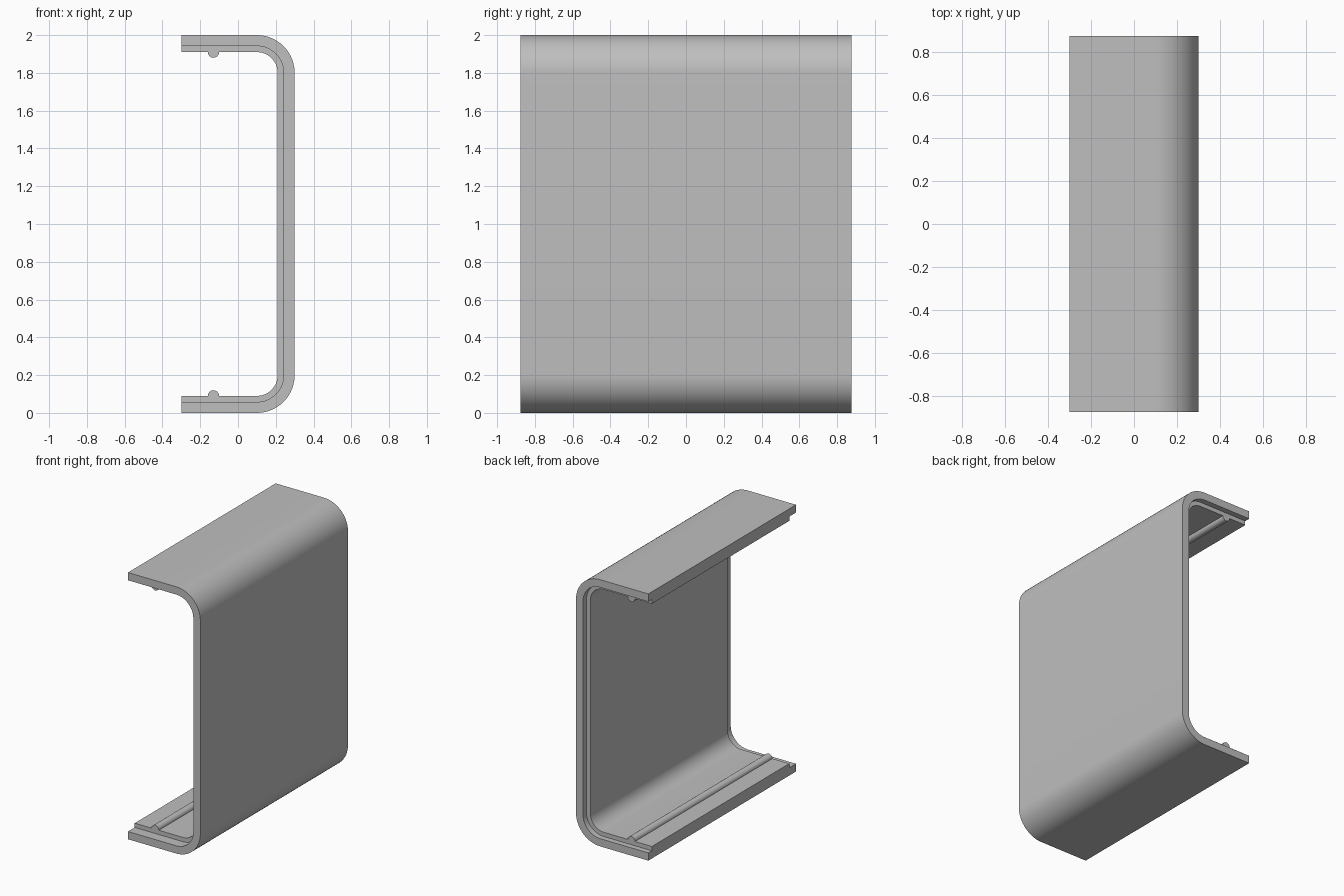
import bpy
import bmesh
from math import sin, cos, pi

cube = bpy.data.objects.get("Cube")
if cube:
    bpy.data.objects.remove(cube, do_unlink=True)

HALF_X, HEIGHT, HALF_Y = 0.3, 2.0, 0.875
CORNER = 0.2                 # outer bend radius
SHELL, LINER = 0.058, 0.09   # depths of the two layers
STEPS = 16

grey = bpy.data.materials.new("plain grey")
grey.use_nodes = True
colour = (0.52, 0.52, 0.52, 1)
grey.diffuse_color = colour
grey.node_tree.nodes["Principled BSDF"].inputs["Base Color"].default_value = colour


def channel_path(depth):
    """C-shaped line in x and z, offset inward from the outside by depth."""
    r = CORNER - depth
    cx = HALF_X - CORNER
    path = [(-HALF_X, depth)]
    for cz, start in ((CORNER, -pi / 2), (HEIGHT - CORNER, 0)):
        for i in range(STEPS + 1):
            a = start + pi / 2 * i / STEPS
            path.append((cx + r * cos(a), cz + r * sin(a)))
    path.append((-HALF_X, HEIGHT - depth))
    return path


def finish(name, bm):
    bmesh.ops.recalc_face_normals(bm, faces=bm.faces)
    mesh = bpy.data.meshes.new(name)
    bm.to_mesh(mesh)
    bm.free()
    mesh.materials.append(grey)
    obj = bpy.data.objects.new(name, mesh)
    bpy.context.collection.objects.link(obj)
    bpy.ops.object.select_all(action='DESELECT')
    obj.select_set(True)
    bpy.context.view_layer.objects.active = obj
    bpy.ops.object.shade_smooth_by_angle(angle=pi / 6)


def extrude_along_y(bm, faces, length):
    new = bmesh.ops.extrude_face_region(bm, geom=faces)["geom"]
    verts = [v for v in new if isinstance(v, bmesh.types.BMVert)]
    bmesh.ops.translate(bm, verts=verts, vec=(0, length, 0))


def channel(name, outer, inner, y0, y1):
    bm = bmesh.new()
    a, b = ([bm.verts.new((x, y0, z)) for x, z in channel_path(d)]
            for d in (outer, inner))
    faces = [bm.faces.new((a[i], a[i + 1], b[i + 1], b[i]))
             for i in range(len(a) - 1)]
    # Keep the starting end cap as well as the extruded one
    bmesh.ops.duplicate(bm, geom=faces)
    extrude_along_y(bm, faces, y1 - y0)
    bmesh.ops.remove_doubles(bm, verts=bm.verts, dist=1e-5)
    finish(name, bm)


def bead(name, z, direction, y0, y1):
    """Half-round rib standing on the liner, slightly sunk into it."""
    bm = bmesh.new()
    r = 0.03
    pts = [(-0.13 + r * cos(pi * i / 12), z + direction * r * sin(pi * i / 12))
           for i in range(13)]
    pts += [(-0.13 - r, z - direction * 0.01), (-0.13 + r, z - direction * 0.01)]
    face = bm.faces.new([bm.verts.new((x, y0, zz)) for x, zz in pts])
    bmesh.ops.duplicate(bm, geom=[face])
    extrude_along_y(bm, [face], y1 - y0)
    bmesh.ops.remove_doubles(bm, verts=bm.verts, dist=1e-5)
    finish(name, bm)


# Outer panel over the full depth, inner layer stepped back at both ends
liner_front, liner_back = -HALF_Y + 0.08, HALF_Y - 0.042
channel("outer_shell", 0, SHELL, -HALF_Y, HALF_Y)
channel("inner_liner", SHELL, LINER, liner_front, liner_back)

# Clip ribs on the two flanges
bead("lower_rib", LINER, 1, liner_front, liner_back)
bead("upper_rib", HEIGHT - LINER, -1, liner_front, liner_back)
